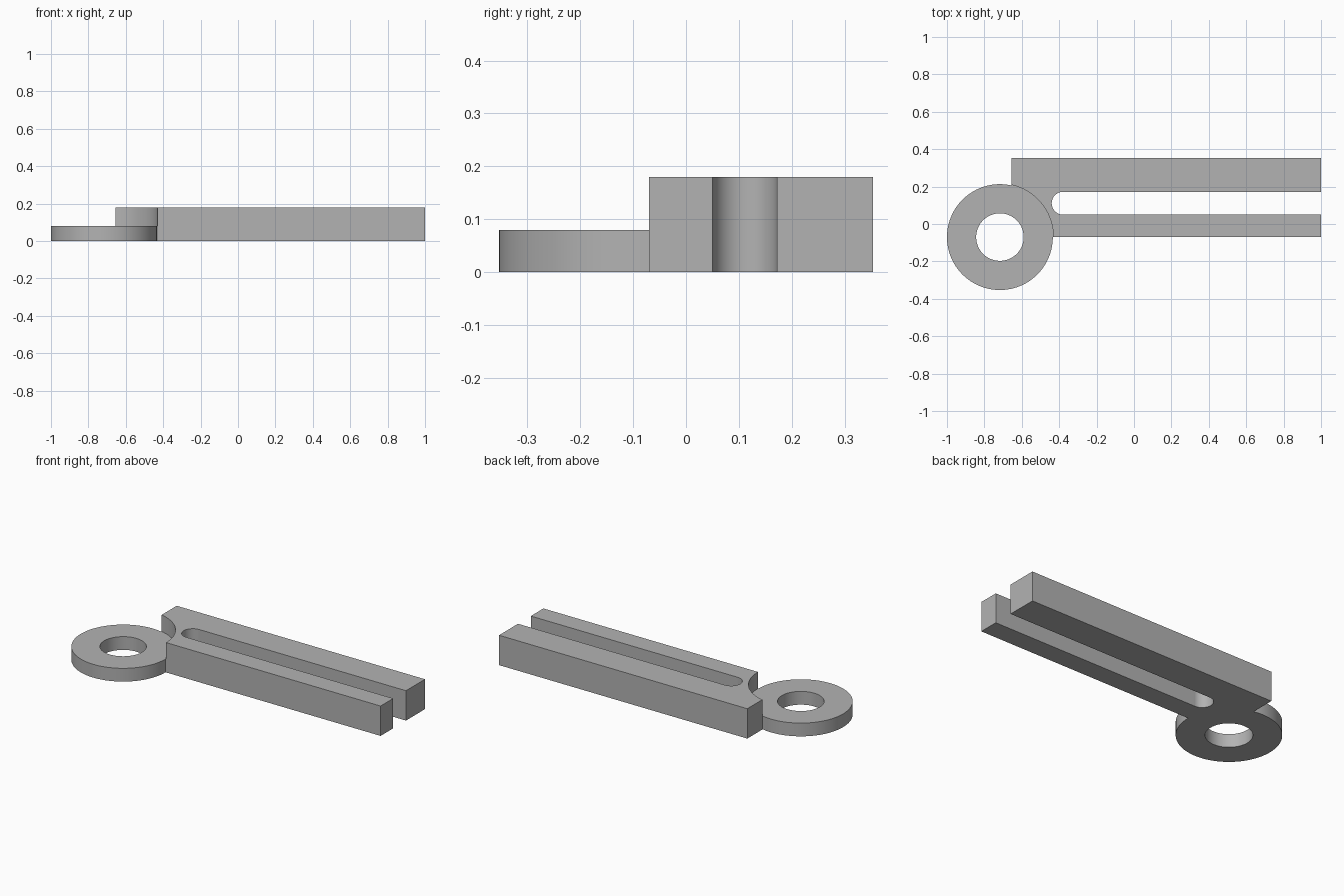
import bpy
import bmesh
from math import radians
from mathutils import Matrix

default = bpy.data.objects.get("Cube")
if default:
    bpy.data.objects.remove(default, do_unlink=True)

# Single grey material
grey = bpy.data.materials.new("light grey")
grey.use_nodes = True
colour = (0.45, 0.45, 0.45, 1)
grey.diffuse_color = colour
grey.node_tree.nodes["Principled BSDF"].inputs["Base Color"].default_value = colour

HEIGHT, DISC_HEIGHT = 0.18, 0.08
EYE_X, EYE_Y, EYE_R, HOLE_R = -0.717, -0.07, 0.283, 0.127
SLOT_Y, SLOT_R, SLOT_X = 0.111, 0.061, -0.379


def add_mesh(name, bm):
    mesh = bpy.data.meshes.new(name)
    bm.to_mesh(mesh)
    bm.free()
    mesh.materials.append(grey)
    obj = bpy.data.objects.new(name, mesh)
    bpy.context.collection.objects.link(obj)
    return obj


def box(name, x0, x1, y0, y1, z0, z1):
    bm = bmesh.new()
    centre = ((x0 + x1) / 2, (y0 + y1) / 2, (z0 + z1) / 2)
    size = (x1 - x0, y1 - y0, z1 - z0)
    bmesh.ops.create_cube(bm, size=1, matrix=Matrix.LocRotScale(centre, None, size))
    return add_mesh(name, bm)


def cylinder(name, x, y, radius, z0, z1, sides=96):
    bm = bmesh.new()
    bmesh.ops.create_cone(bm, cap_ends=True, segments=sides, radius1=radius,
                          radius2=radius, depth=z1 - z0,
                          matrix=Matrix.Translation((x, y, (z0 + z1) / 2)))
    return add_mesh(name, bm)


def combine(target, tool, operation):
    """Apply a boolean and discard the tool."""
    mod = target.modifiers.new(operation, 'BOOLEAN')
    mod.object, mod.operation, mod.solver = tool, operation, 'EXACT'
    bpy.context.view_layer.objects.active = target
    bpy.ops.object.modifier_apply(modifier=mod.name)
    bpy.data.objects.remove(tool, do_unlink=True)


# Forked arm, relieved above the eye
arm = box("forked_arm_with_eye", -0.656, 1, EYE_Y, 0.353, 0, HEIGHT)
combine(arm, cylinder("relief", EYE_X, EYE_Y, EYE_R + 0.003, DISC_HEIGHT, 1), 'DIFFERENCE')

# Round-ended slot between the two prongs
slot = box("slot", SLOT_X, 2, SLOT_Y - SLOT_R, SLOT_Y + SLOT_R, -1, 1)
combine(slot, cylinder("slot_end", SLOT_X, SLOT_Y, SLOT_R, -1, 1, 64), 'UNION')
combine(arm, slot, 'DIFFERENCE')

# Flat eye with its through hole
combine(arm, cylinder("eye", EYE_X, EYE_Y, EYE_R, 0, DISC_HEIGHT), 'UNION')
combine(arm, cylinder("hole", EYE_X, EYE_Y, HOLE_R, -1, 1), 'DIFFERENCE')

# Smooth the round walls and keep the edges sharp
bpy.ops.object.select_all(action='DESELECT')
arm.select_set(True)
bpy.context.view_layer.objects.active = arm
bpy.ops.object.shade_smooth_by_angle(angle=radians(30))
